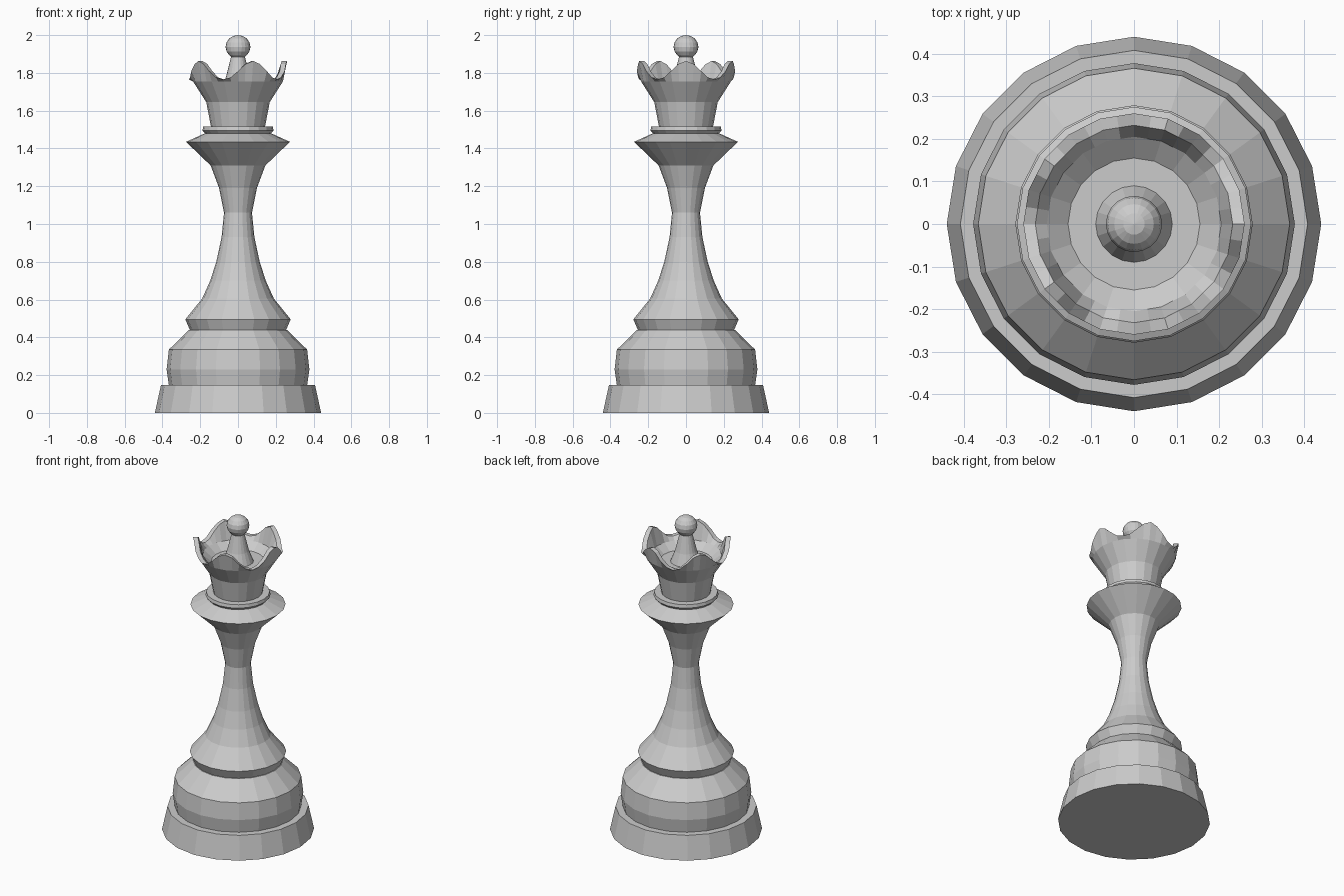
import bpy, bmesh, math

SIDES = 20

cube = bpy.data.objects.get("Cube")
if cube:
    bpy.data.objects.remove(cube, do_unlink=True)

grey = bpy.data.materials.new("pale_grey")
grey.use_nodes = True
grey.diffuse_color = (0.6, 0.6, 0.6, 1)
grey.node_tree.nodes["Principled BSDF"].inputs["Base Color"].default_value = (0.6, 0.6, 0.6, 1)


def lathe(name, profile, split=1, height=None):
    """Turn a (radius, z) profile; split adds columns along each flat side."""
    bm = bmesh.new()
    count = SIDES * split
    rings = []
    for r, z in profile:
        if r == 0:
            rings.append([bm.verts.new((0, 0, z))] * count)
            continue
        ring = []
        for i in range(count):
            a = math.tau * i / count
            # keep the extra columns on the chord of the coarse polygon
            flat = 1 if i % split == 0 else math.cos(math.pi / SIDES)
            zz = height(a, z) if height else z
            ring.append(bm.verts.new((r * flat * math.cos(a), r * flat * math.sin(a), zz)))
        rings.append(ring)
    for low, high in zip(rings, rings[1:]):
        for i in range(count):
            j = (i + 1) % count
            corners = list(dict.fromkeys((low[i], low[j], high[j], high[i])))
            bm.faces.new(corners)
    bmesh.ops.recalc_face_normals(bm, faces=bm.faces)
    mesh = bpy.data.meshes.new(name)
    bm.to_mesh(mesh)
    bm.free()
    mesh.materials.append(grey)
    obj = bpy.data.objects.new(name, mesh)
    bpy.context.collection.objects.link(obj)
    return obj


# Foot and rounded drum
lathe("foot", [(0, 0), (0.44, 0), (0.408, 0.147), (0, 0.147)])
lathe("drum", [(0, 0.147), (0.366, 0.147), (0.378, 0.23), (0.366, 0.335),
               (0.26, 0.44), (0, 0.44)])

# Flared stem rising to the wide collar
lathe("stem", [(0, 0.44), (0.255, 0.44), (0.279, 0.495), (0.19, 0.605), (0.147, 0.7),
               (0.115, 0.8), (0.087, 0.93), (0.074, 1.06), (0.1, 1.19),
               (0.145, 1.31), (0, 1.31)])
lathe("collar", [(0, 1.31), (0.145, 1.31), (0.275, 1.435), (0.18, 1.478), (0, 1.478)])
lathe("neck_ring", [(0, 1.478), (0.172, 1.478), (0.188, 1.495), (0.184, 1.515), (0, 1.515)])


# Crown cup with five rounded points on its rim
RIM_LOW, RIM_HIGH = 1.765, 1.863


def rim(angle, z):
    if z < RIM_HIGH:
        return z
    wave = (1 + math.cos(5 * angle)) / 2
    return RIM_LOW + (RIM_HIGH - RIM_LOW) * wave ** 1.15


lathe("crown", [(0, 1.515), (0.143, 1.515), (0.168, 1.645), (0.238, 1.755),
                (0.26, RIM_HIGH), (0.232, RIM_HIGH), (0.205, 1.75),
                (0.155, 1.71), (0, 1.71)], split=2, height=rim)

# Finial: cone topped by a small ball
ball = [(0.066 * math.sin(t), 1.938 - 0.062 * math.cos(t))
        for t in (math.pi * k / 8 for k in range(2, 8))]
lathe("finial", [(0, 1.71), (0.09, 1.71), (0.063, 1.78), (0.037, 1.885)] + ball + [(0, 2.0)])
